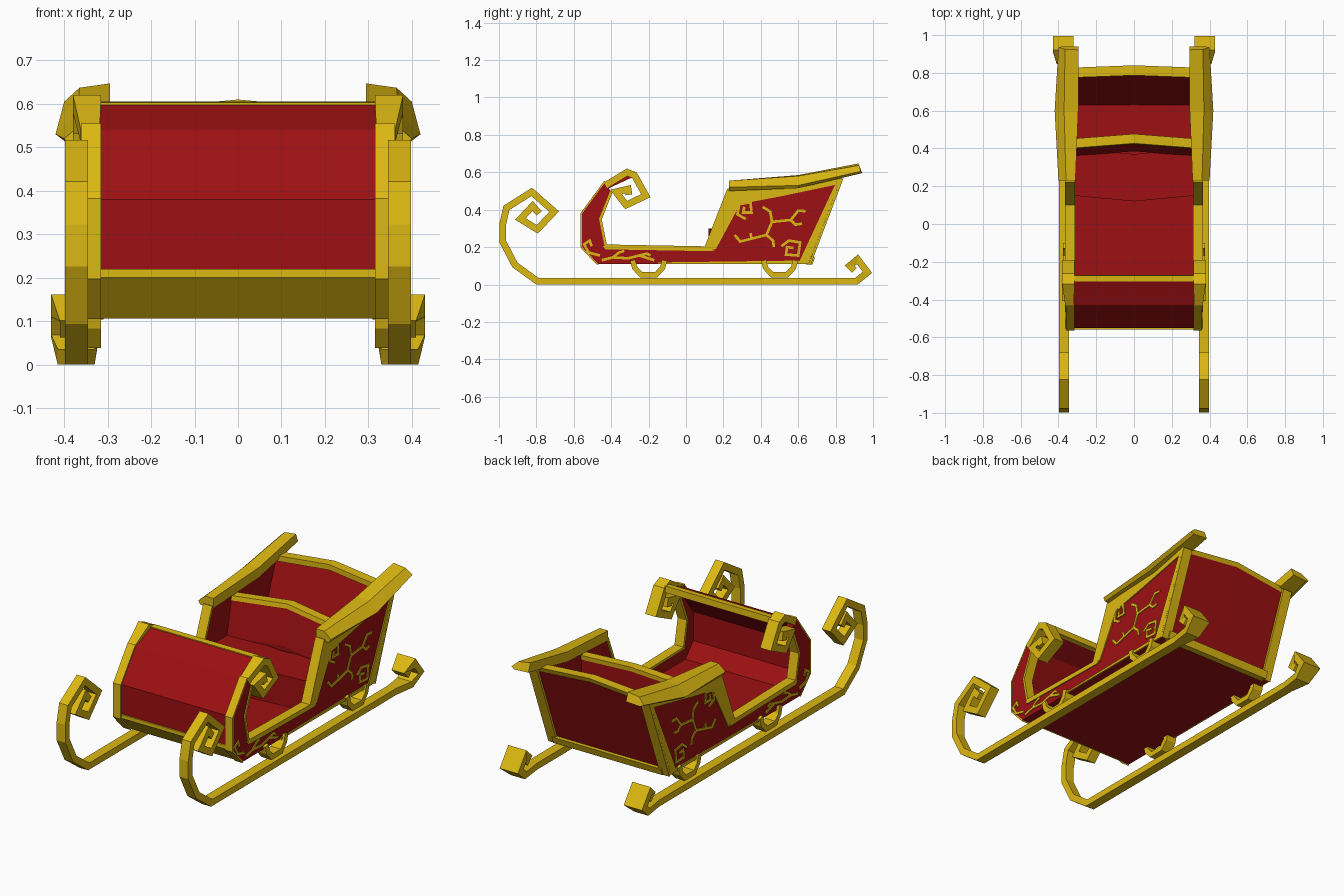
import bpy, bmesh
from mathutils import Vector


def material(name, color):
    m = bpy.data.materials.new(name)
    m.diffuse_color = (*color, 1)
    return m


RED = material("deep red", (0.34, 0.005, 0.006))
GOLD = material("gold", (0.72, 0.48, 0.006))


def loft(name, rings, mat, mirror=False):
    """Join equal rings of points into a closed solid."""
    bm = bmesh.new()
    vs = [[bm.verts.new(p) for p in r] for r in rings]
    n = len(rings[0])
    for a, b in zip(vs, vs[1:]):
        for i in range(n):
            j = (i + 1) % n
            bm.faces.new((a[i], a[j], b[j], b[i]))
    bm.faces.new(vs[0])
    bm.faces.new(vs[-1])
    bmesh.ops.recalc_face_normals(bm, faces=bm.faces[:])
    me = bpy.data.meshes.new(name)
    bm.to_mesh(me)
    bm.free()
    me.materials.append(mat)
    ob = bpy.data.objects.new(name, me)
    bpy.context.collection.objects.link(ob)
    if mirror:
        mod = ob.modifiers.new("mirror", 'MIRROR')
        mod.use_mirror_merge = False
    return ob


def prism(name, prof, x0, x1, mat, mirror=False):
    """Extrude a (y, z) profile along x."""
    return loft(name, [[(x, y, z) for y, z in prof] for x in (x0, x1)], mat, mirror)


def bowed(name, prof, half, bow, mat):
    """Profile across the full width, shifted by bow at the middle."""
    by, bz = bow
    return loft(name, [[(x, y + by * k, z + bz * k) for y, z in prof]
                       for x, k in ((-half, 0), (0, 1), (half, 0))], mat)


def ribbon(name, path, thick, x0, x1, mat, mirror=True, side=0.0, wide=None):
    """Band of given thickness along a (y, z) path; side shifts it left (+1) or right (-1).
    wide maps point indices to their own (x0, x1)."""
    pts = [Vector(p) for p in path]
    rings = []
    for i, p in enumerate(pts):
        d0 = (p - pts[i - 1]).normalized() if i else None
        d1 = (pts[i + 1] - p).normalized() if i < len(pts) - 1 else None
        d0, d1 = d0 or d1, d1 or d0
        n0, n1 = Vector((-d0.y, d0.x)), Vector((-d1.y, d1.x))
        m = n0 + n1
        m = m / max(1 + n0.dot(n1), 0.45)
        a = p + m * thick * (side + 1) / 2
        b = p + m * thick * (side - 1) / 2
        xa, xb = (wide or {}).get(i, (x0, x1))
        rings.append([(xa, *a), (xb, *a), (xb, *b), (xa, *b)])
    return loft(name, rings, mat, mirror)


# Runners with a front scroll and a wide rear scroll
flare = (0.32, 0.43)
ribbon("runner", [
    (-0.785, 0.38), (-0.82, 0.42), (-0.885, 0.35), (-0.795, 0.295), (-0.705, 0.39),
    (-0.825, 0.495), (-0.96, 0.41), (-0.98, 0.32), (-0.98, 0.23), (-0.915, 0.105),
    (-0.795, 0.018), (0.80, 0.018), (0.912, 0.018), (0.97, 0.065), (0.917, 0.135),
    (0.875, 0.10), (0.90, 0.075)],
    0.036, 0.345, 0.398, GOLD,
    wide={12: (0.33, 0.415), 13: flare, 14: flare, 15: (0.335, 0.41), 16: (0.335, 0.41)})

# Half-ring struts between runners and body
for label, yc in (("front", -0.20), ("rear", 0.50)):
    ribbon(label + "_strut", [(yc - 0.085, 0.13), (yc - 0.075, 0.09), (yc - 0.04, 0.052),
                              (yc + 0.04, 0.052), (yc + 0.075, 0.09), (yc + 0.085, 0.13)],
           0.028, 0.315, 0.375, GOLD)

# Side panels
prism("side_panel", [
    (-0.47, 0.11), (-0.555, 0.20), (-0.555, 0.38), (-0.43, 0.55), (-0.405, 0.50),
    (-0.465, 0.35), (-0.435, 0.20), (0.11, 0.19), (0.235, 0.51), (0.60, 0.54),
    (0.83, 0.57), (0.655, 0.11)], 0.32, 0.36, RED, True)

# Floor and curved dash
prism("floor", [(-0.47, 0.11), (-0.47, 0.135), (0.66, 0.135), (0.65, 0.11)], -0.32, 0.32, RED)
ribbon("dash", [(-0.47, 0.11), (-0.55, 0.20), (-0.55, 0.38), (-0.43, 0.54), (-0.30, 0.60)],
       0.03, -0.32, 0.32, RED, False, side=-1)
ribbon("dash_top_trim", [(-0.305, 0.603), (-0.272, 0.605)], 0.035, -0.32, 0.32, GOLD, False, side=-1)
prism("dash_foot", [(-0.468, 0.106), (-0.558, 0.20), (-0.558, 0.22), (-0.54, 0.22), (-0.46, 0.12)],
      -0.32, 0.32, GOLD)

# Gold edging on the rims of the side panels
ribbon("dash_edge", [(-0.47, 0.11), (-0.555, 0.20), (-0.555, 0.38), (-0.43, 0.55)],
       0.008, 0.315, 0.361, GOLD, side=1)
ribbon("inner_edge", [(-0.405, 0.50), (-0.465, 0.35), (-0.435, 0.20), (0.11, 0.19), (0.235, 0.51)],
       0.014, 0.312, 0.366, GOLD, side=1)
ribbon("rear_edge", [(0.655, 0.108), (0.83, 0.57)], 0.012, 0.31, 0.366, GOLD, side=-1)

# Scrolls on top of the dash
ribbon("dash_scroll", [
    (-0.43, 0.53), (-0.315, 0.60), (-0.275, 0.583), (-0.215, 0.475), (-0.32, 0.425),
    (-0.375, 0.495), (-0.31, 0.51), (-0.305, 0.48)],
    0.036, 0.315, 0.38, GOLD, wide={0: (0.318, 0.363)})

# Side trim plates
PX0, PX1 = 0.358, 0.366
for label, prof in {
    "front_post_trim": [(0.11, 0.19), (0.235, 0.51), (0.36, 0.52), (0.50, 0.47), (0.29, 0.43), (0.16, 0.19)],
    "top_trim": [(0.25, 0.51), (0.60, 0.54), (0.83, 0.57), (0.81, 0.535), (0.50, 0.47), (0.29, 0.43)],
    "rear_post_trim": [(0.655, 0.11), (0.83, 0.57), (0.80, 0.54), (0.60, 0.11)],
    "bottom_trim": [(-0.15, 0.11), (-0.15, 0.118), (0.60, 0.128), (0.65, 0.11)],
    "sill_trim": [(-0.445, 0.205), (0.11, 0.195), (0.16, 0.185), (0.13, 0.178), (-0.43, 0.188)],
}.items():
    prism(label, prof, PX0, PX1, GOLD, True)

# Painted vines and scrolls on the sides
for i, path in enumerate([
    [(0.32, 0.35), (0.275, 0.375), (0.285, 0.43), (0.345, 0.44), (0.35, 0.385), (0.305, 0.385), (0.312, 0.415)],
    [(0.26, 0.265), (0.29, 0.23), (0.35, 0.245), (0.43, 0.265), (0.46, 0.335), (0.56, 0.345), (0.60, 0.395), (0.64, 0.392)],
    [(0.46, 0.335), (0.45, 0.39), (0.41, 0.415)],
    [(0.43, 0.265), (0.465, 0.235), (0.47, 0.20)],
    [(0.35, 0.245), (0.345, 0.275)],
    [(0.56, 0.345), (0.585, 0.32), (0.62, 0.325)],
    [(0.51, 0.205), (0.55, 0.235), (0.61, 0.225), (0.60, 0.155), (0.535, 0.16), (0.54, 0.20), (0.575, 0.195)],
    [(-0.45, 0.13), (-0.39, 0.145), (-0.31, 0.14), (-0.25, 0.155), (-0.17, 0.13)],
    [(-0.39, 0.145), (-0.36, 0.17), (-0.33, 0.18)],
    [(-0.25, 0.155), (-0.21, 0.165), (-0.19, 0.155)],
    [(-0.46, 0.155), (-0.52, 0.17), (-0.545, 0.215), (-0.515, 0.235), (-0.505, 0.205)],
]):
    ribbon("side_vine_%d" % i, path, 0.014, PX0, PX1 - 0.001, GOLD)

# Seat and seat back
bowed("seat", [(0.15, 0.13), (0.15, 0.30), (0.40, 0.30), (0.40, 0.13)], 0.32, (-0.03, 0), RED)
bowed("seat_back", [(0.36, 0.29), (0.40, 0.48), (0.445, 0.48), (0.445, 0.13), (0.37, 0.13)],
      0.32, (0.025, 0.03), RED)
bowed("seat_back_trim", [(0.397, 0.478), (0.402, 0.502), (0.452, 0.502), (0.45, 0.478)],
      0.32, (0.025, 0.03), GOLD)

# Rear panel with top and bottom trim
bowed("rear_panel", [(0.655, 0.11), (0.82, 0.555), (0.785, 0.555), (0.62, 0.11)], 0.32, (0.012, 0.03), RED)
bowed("rear_top_trim", [(0.815, 0.55), (0.828, 0.58), (0.775, 0.58), (0.775, 0.55)],
      0.32, (0.012, 0.03), GOLD)
prism("rear_bottom_trim", [(0.64, 0.106), (0.675, 0.106), (0.69, 0.145), (0.655, 0.145)], -0.33, 0.33, GOLD)

# Armrest rails
loft("armrest", [
    [(0.31, 0.23, 0.50), (0.31, 0.23, 0.555), (0.36, 0.23, 0.555), (0.40, 0.23, 0.52), (0.39, 0.23, 0.50)],
    [(0.295, 0.60, 0.53), (0.295, 0.60, 0.585), (0.37, 0.60, 0.58), (0.42, 0.60, 0.53), (0.40, 0.60, 0.515)],
    [(0.295, 0.94, 0.60), (0.295, 0.922, 0.647), (0.365, 0.925, 0.637), (0.40, 0.935, 0.605), (0.38, 0.94, 0.595)],
], GOLD, True)
